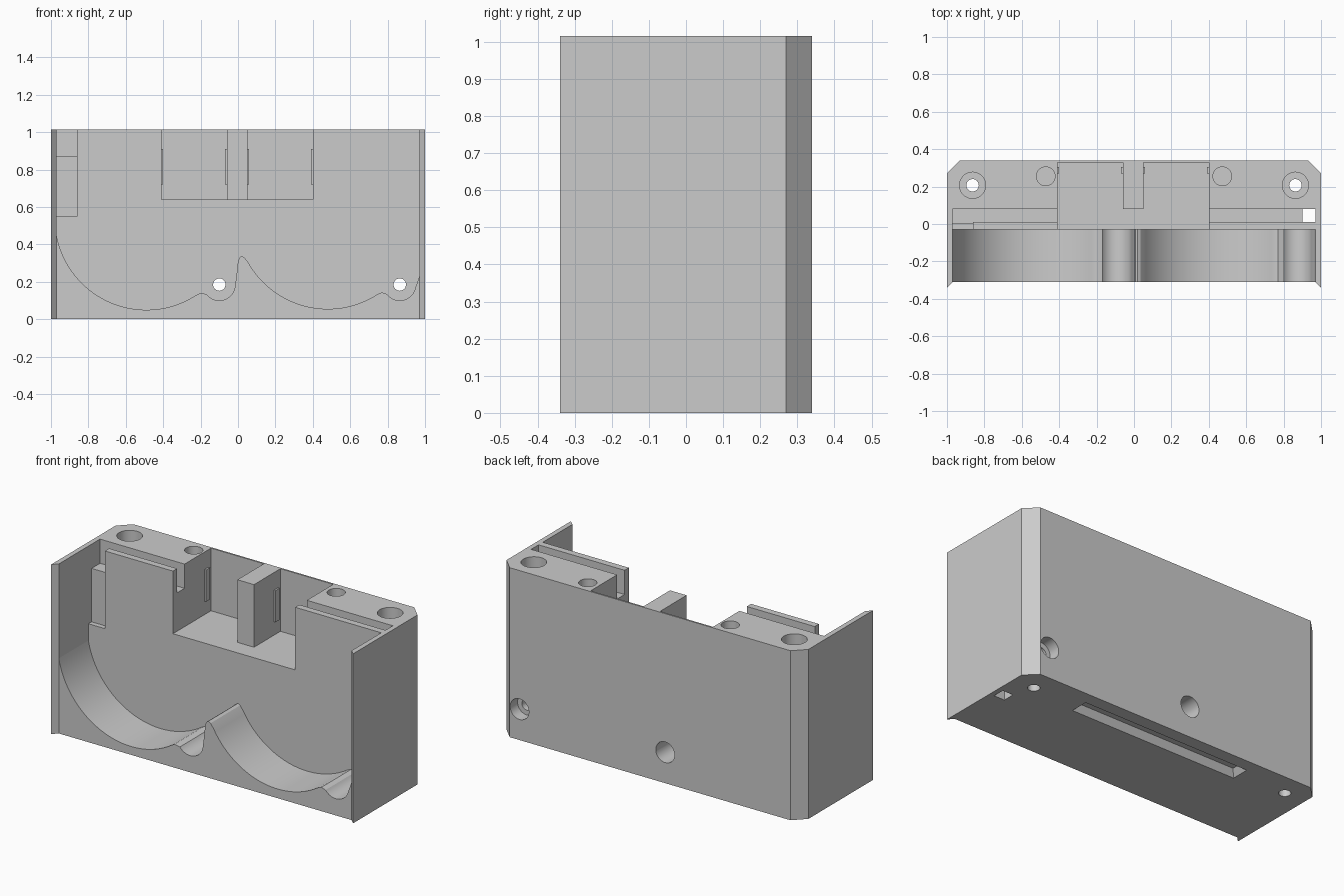
import bpy, bmesh
from math import radians, cos, sin
from mathutils import Matrix

cube = bpy.data.objects.get("Cube")
if cube:
    bpy.data.objects.remove(cube, do_unlink=True)

grey = bpy.data.materials.new("plain_grey")
grey.use_nodes = True
grey.diffuse_color = (0.6, 0.6, 0.6, 1)
grey.node_tree.nodes["Principled BSDF"].inputs["Base Color"].default_value = (0.6, 0.6, 0.6, 1)

TOP = 1.015
OVER = TOP + 0.1


def finish(name, bm):
    bmesh.ops.recalc_face_normals(bm, faces=bm.faces[:])
    mesh = bpy.data.meshes.new(name)
    bm.to_mesh(mesh)
    bm.free()
    mesh.materials.append(grey)
    ob = bpy.data.objects.new(name, mesh)
    bpy.context.scene.collection.objects.link(ob)
    return ob


def prism(name, outline, offset):
    """Extrude an outline of 3D points by an offset vector."""
    bm = bmesh.new()
    face = bm.faces.new([bm.verts.new(p) for p in outline])
    new = bmesh.ops.extrude_face_region(bm, geom=[face])["geom"]
    bmesh.ops.translate(bm, vec=offset, verts=[v for v in new if isinstance(v, bmesh.types.BMVert)])
    return finish(name, bm)


def box(name, x, y, z, taper=0.0):
    """Box from ranges; taper draws the upper face inward."""
    bm = bmesh.new()
    bmesh.ops.create_cube(bm, size=1)
    for v in bm.verts:
        pull = taper if v.co.z > 0 else 0
        lo_hi = [(x[0] + pull, x[1] - pull), (y[0] + pull, y[1] - pull), z]
        v.co = [r[1] if c > 0 else r[0] for c, r in zip(v.co, lo_hi)]
    return finish(name, bm)


def rod(name, base, radius, length, axis="Z"):
    """Cylinder starting at base and running along +Z or -Y."""
    bm = bmesh.new()
    bmesh.ops.create_cone(bm, cap_ends=True, segments=40, radius1=radius, radius2=radius, depth=length)
    bmesh.ops.translate(bm, vec=(0, 0, length / 2), verts=bm.verts)
    if axis == "Y":
        bmesh.ops.rotate(bm, matrix=Matrix.Rotation(radians(90), 3, "X"), verts=bm.verts)
    bmesh.ops.translate(bm, vec=base, verts=bm.verts)
    return finish(name, bm)


def combine(target, other, operation="DIFFERENCE"):
    mod = target.modifiers.new("combine", "BOOLEAN")
    mod.operation, mod.solver, mod.object = operation, "EXACT", other
    bpy.context.view_layer.update()
    result = target.evaluated_get(bpy.context.evaluated_depsgraph_get())
    mesh = bpy.data.meshes.new_from_object(result)
    target.modifiers.clear()
    target.data = mesh
    bpy.data.objects.remove(other, do_unlink=True)


def arc(cx, cz, r, start, end, n):
    angles = [radians(start + (end - start) * i / n) for i in range(n + 1)]
    return [(cx + r * cos(a), cz + r * sin(a)) for a in angles]


# Back block with chamfered corners and thin side walls
half = [(0.97, -0.03), (0.97, -0.31), (1, -0.34), (1, 0.27), (0.93, 0.34)]
plan = half + [(-x, y) for x, y in reversed(half)]
housing = prism("housing", [(x, y, 0) for x, y in plan], (0, 0, TOP))

# Front lip with two large cradles and two small ones
curve = [(-0.98, 0), (-0.98, 0.45)]
curve += arc(-0.49, 0.538, 0.488, 190.4, 302, 40)
curve += [(-0.215, 0.134), (-0.2, 0.14), (-0.185, 0.137)]
curve += arc(-0.1, 0.185, 0.085, 217, 350, 20)
curve += [(-0.005, 0.26), (0, 0.31), (0.008, 0.33), (0.02, 0.338), (0.035, 0.33)]
curve += arc(0.48, 0.543, 0.488, 209.4, 302, 40)
curve += [(0.755, 0.138), (0.77, 0.143), (0.785, 0.138)]
curve += arc(0.865, 0.185, 0.085, 217, 350, 20)
curve += [(0.96, 0.2), (0.97, 0.23), (0.98, 0.23), (0.98, 0)]
lip = prism("lip", [(x, -0.31, z) for x, z in curve], (0, 0.31, 0))
combine(housing, lip, "UNION")

# Top pockets either side of the centre post, board slot, corner recess, cable hole
for x, y, z in [
    ((-0.41, 0.40), (-0.1, 0.08), (0.64, OVER)),
    ((-0.41, -0.06), (0.05, 0.33), (0.64, OVER)),
    ((0.05, 0.40), (0.05, 0.33), (0.64, OVER)),
    ((-0.97, 0.97), (0.01, 0.08), (0.87, OVER)),
    ((-0.97, -0.86), (-0.1, 0.0), (0.55, OVER)),
    ((-0.97, -0.86), (-0.1, 0.05), (0.87, OVER)),
    ((0.90, 0.97), (0.01, 0.08), (-0.1, OVER)),
]:
    combine(housing, box("cutter", x, y, z))

# Long recess with sloped sides underneath
combine(housing, box("cutter", (-0.56, 0.56), (0.15, 0.27), (-0.01, 0.04), 0.03))

# Screw holes from the top, with counterbores, and blind holes
for side in (-1, 1):
    combine(housing, rod("cutter", (side * 0.863, 0.207, -0.1), 0.033, 1.3))
    combine(housing, rod("cutter", (side * 0.863, 0.207, TOP - 0.15), 0.07, 0.3))
    combine(housing, rod("cutter", (side * 0.472, 0.255, TOP - 0.12), 0.05, 0.3))

# Screw holes from the back, with counterbores
for x, depth in ((-0.1, 0.2), (0.865, 0.07)):
    combine(housing, rod("cutter", (x, 0.4, 0.185), 0.033, 0.5, "Y"))
    combine(housing, rod("cutter", (x, 0.44, 0.185), 0.062, 0.1 + depth, "Y"))

# Small ribs on the pocket sides
for i, (wall, way) in enumerate([(-0.41, 1), (-0.06, -1), (0.05, 1), (0.40, -1)]):
    ends = sorted((wall - way * 0.01, wall + way * 0.01))
    box("pocket_rib_%d" % (i + 1), ends, (0.27, 0.305), (0.72, 0.91))

# Smooth the curved surfaces, keep the edges sharp
bpy.ops.object.select_all(action="DESELECT")
housing.select_set(True)
bpy.context.view_layer.objects.active = housing
bpy.ops.object.shade_smooth_by_angle(angle=radians(25))
